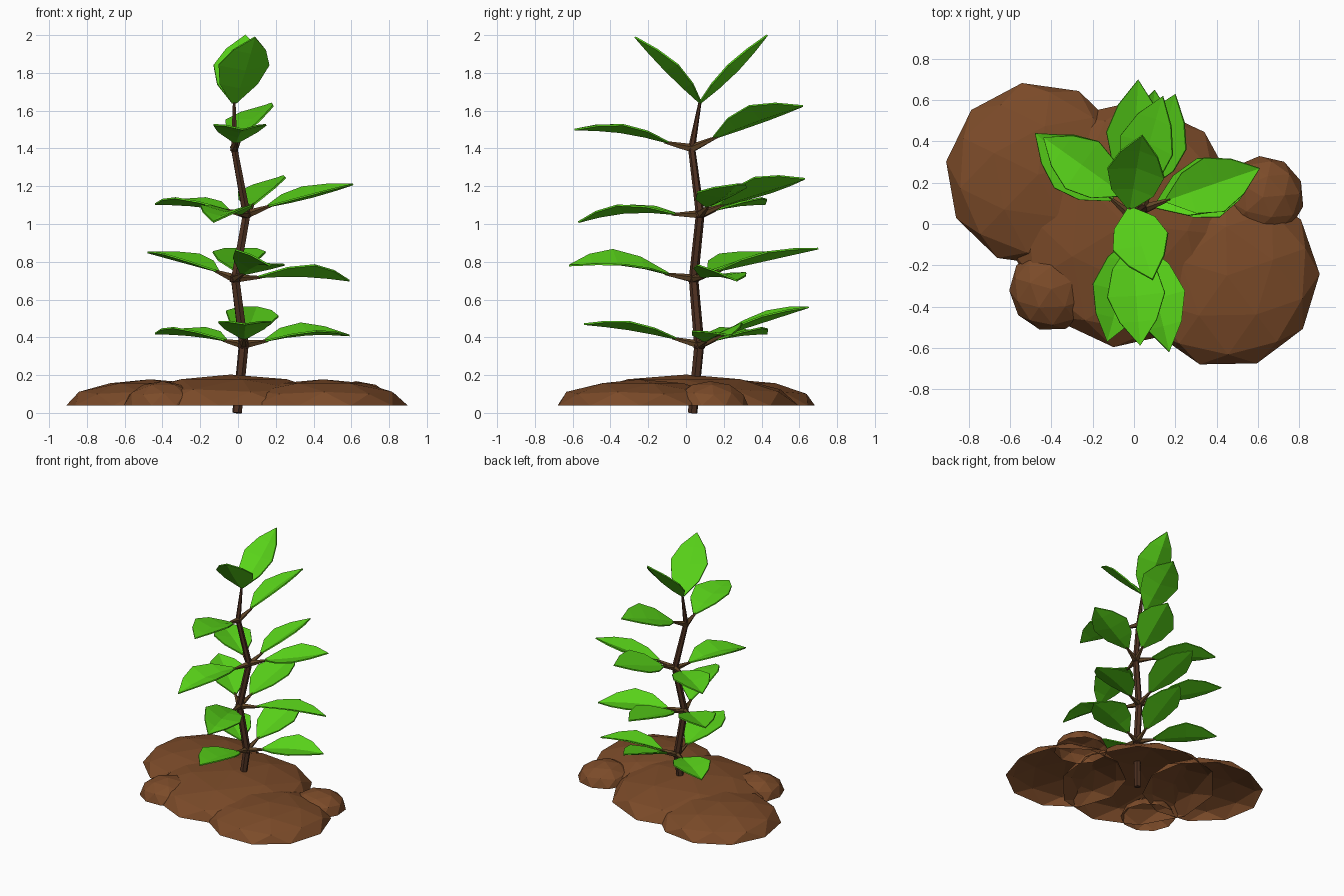
import bpy, bmesh, math
from mathutils import Vector as V, Matrix

if "Cube" in bpy.data.objects:
    bpy.data.objects.remove(bpy.data.objects["Cube"])


def material(name, rgb):
    m = bpy.data.materials.new(name)
    m.diffuse_color = (*rgb, 1)
    m.use_nodes = True
    m.node_tree.nodes["Principled BSDF"].inputs["Base Color"].default_value = m.diffuse_color
    return m


GREEN = material("leaf_green", (0.10, 0.66, 0.01))
SOIL = material("soil_brown", (0.20, 0.07, 0.022))
BARK = material("bark_brown", (0.075, 0.03, 0.015))
TWIG = material("twig_brown", (0.12, 0.06, 0.02))


def finish(bm, name, mat):
    me = bpy.data.meshes.new(name)
    bm.to_mesh(me)
    bm.free()
    me.materials.append(mat)
    ob = bpy.data.objects.new(name, me)
    bpy.context.collection.objects.link(ob)
    return ob


def tube(bm, a, b, ra, rb, sides):
    d = b - a
    mat = Matrix.Translation((a + b) / 2) @ d.to_track_quat('Z', 'Y').to_matrix().to_4x4()
    bmesh.ops.create_cone(bm, cap_ends=True, segments=sides, radius1=ra, radius2=rb,
                          depth=d.length, matrix=mat)


def soil_mound(name, x, y, rx, ry, h, spin):
    # open half of a flattened icosphere
    bm = bmesh.new()
    bmesh.ops.create_icosphere(bm, subdivisions=2, radius=1)
    bmesh.ops.delete(bm, geom=[v for v in bm.verts if v.co.z < -0.05], context='VERTS')
    bmesh.ops.transform(bm, verts=bm.verts, matrix=Matrix.Translation((x, y, 0.038))
                        @ Matrix.Diagonal((rx, ry, h, 1))
                        @ Matrix.Rotation(math.radians(spin), 4, 'Z'))
    finish(bm, name, SOIL)


def leaf(name, base, tip, arch=0.02, roll=0.0):
    # folded blade: rows of left / midrib / right points
    d = (tip - base).normalized()
    side = d.cross(V((0, 0, 1))).normalized()
    up = side.cross(d)
    side, up = side + up * roll, up - side * roll
    side.normalize()
    up.normalize()
    bm = bmesh.new()
    rows = []
    for t, w in ((0, 0.012), (0.25, 0.105), (0.52, 0.14), (0.77, 0.09)):
        mid = base.lerp(tip, t) + up * arch * math.sin(math.pi * t)
        rows.append([bm.verts.new(mid + side * s * w + up * abs(s) * w * 0.28)
                     for s in (-1, 0, 1)])
    for r, q in zip(rows, rows[1:]):
        for i in (0, 1):
            bm.faces.new((r[i], r[i + 1], q[i + 1], q[i]))
    end = bm.verts.new(tip)
    for i in (0, 1):
        bm.faces.new((rows[-1][i], rows[-1][i + 1], end))
    ob = finish(bm, name, GREEN)
    mod = ob.modifiers.new("thickness", 'SOLIDIFY')
    mod.thickness = 0.009
    mod.offset = 0


# Soil
soil_mound("soil_center", -0.04, 0.0, 0.57, 0.60, 0.165, -6)
soil_mound("soil_left", -0.465, 0.24, 0.45, 0.45, 0.14, 10)
soil_mound("soil_right", 0.45, -0.25, 0.45, 0.45, 0.14, 19)
soil_mound("soil_lump_right", 0.625, 0.13, 0.20, 0.20, 0.13, 5)
soil_mound("soil_lump_left", -0.40, -0.315, 0.205, 0.205, 0.13, 20)

# Stem: zigzag through the leaf nodes
nodes = [V(p) for p in ((-0.005, 0.035, 0), (0.03, 0.07, 0.36), (-0.015, 0.04, 0.71),
                        (0.045, 0.075, 1.05), (-0.02, 0.03, 1.40), (-0.02, 0.075, 1.65))]
radii = (0.026, 0.027, 0.025, 0.023, 0.019, 0.008)
bm = bmesh.new()
for i in range(5):
    tube(bm, nodes[i], nodes[i + 1], radii[i], radii[i + 1], 6)
for i in range(1, 5):
    bmesh.ops.create_icosphere(bm, subdivisions=1, radius=radii[i] * 1.3,
                               matrix=Matrix.Translation(nodes[i]))
finish(bm, "stem", BARK)

# Leaves: node index, side, tip, arch, roll
leaves = [
    (1, "left", (-0.44, 0.43, 0.42), 0.01, 0.0),
    (1, "right", (0.59, 0.24, 0.41), 0.02, -0.15),
    (1, "front", (0.04, -0.54, 0.47), 0.01, 0.0),
    (1, "back", (0.10, 0.65, 0.56), 0.0, -0.1),
    (2, "left", (-0.48, 0.44, 0.85), 0.0, 0.0),
    (2, "right", (0.59, 0.27, 0.70), 0.015, 0.15),
    (2, "front", (0.17, -0.62, 0.78), 0.03, 0.3),
    (2, "back", (0.02, 0.70, 0.87), 0.0, 0.0),
    (3, "left", (-0.44, 0.42, 1.105), 0.01, 0.0),
    (3, "right", (0.61, 0.27, 1.21), -0.01, -0.1),
    (3, "front", (-0.13, -0.57, 1.01), 0.03, 0.0),
    (3, "back", (0.20, 0.63, 1.24), 0.0, 0.3),
    (4, "front", (0.03, -0.59, 1.50), 0.02, 0.0),
    (4, "back", (0.14, 0.62, 1.625), 0.01, 0.3),
    (5, "front", (0.09, -0.27, 1.99), -0.01, 0.0),
    (5, "back", (0.04, 0.43, 2.0), -0.02, 0.0),
]
twigs = bmesh.new()
for n, where, tip, arch, roll in leaves:
    node, tip = nodes[n], V(tip)
    base = node.lerp(tip, 0.2) + V((0, 0, 0.01)) if n < 5 else node - V((0, 0, 0.01))
    if n < 5:
        tube(twigs, node, base.lerp(tip, 0.04), 0.024, 0.007, 5)
    leaf(f"leaf_{n}_{where}", base, tip, arch, roll)
finish(twigs, "leaf_stalks", TWIG)
